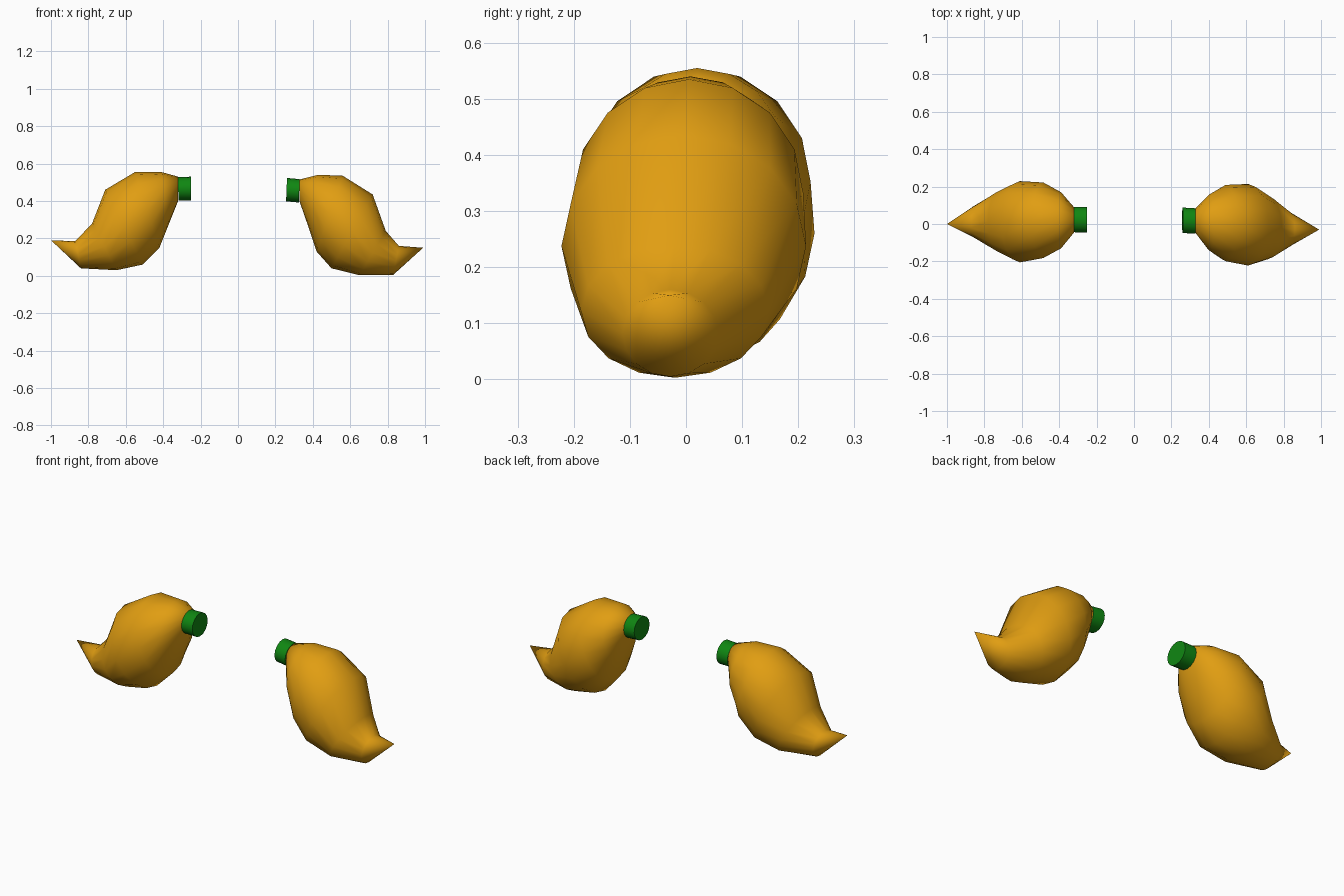
import bpy, bmesh, math
from mathutils import Vector

if "Cube" in bpy.data.objects:
    bpy.data.objects.remove(bpy.data.objects["Cube"])

SIDES = 16


def material(name, rgb):
    m = bpy.data.materials.new(name)
    m.diffuse_color = (*rgb, 1)
    m.use_nodes = True
    m.node_tree.nodes["Principled BSDF"].inputs["Base Color"].default_value = m.diffuse_color
    return m


orange = material("mango orange", (0.75, 0.34, 0.006))
green = material("stem green", (0.005, 0.24, 0.006))


def finish(bm, name, mat, angle):
    bmesh.ops.recalc_face_normals(bm, faces=bm.faces)
    me = bpy.data.meshes.new(name)
    bm.to_mesh(me)
    bm.free()
    me.materials.append(mat)
    ob = bpy.data.objects.new(name, me)
    bpy.context.collection.objects.link(ob)
    bpy.context.view_layer.objects.active = ob
    ob.select_set(True)
    bpy.ops.object.shade_smooth_by_angle(angle=math.radians(angle))
    ob.select_set(False)


def add_ring(bm, xt, zt, xb, zb, yc, w):
    """Elliptical ring spanning a top point and a bottom point, half width w."""
    mid = Vector(((xt + xb) / 2, yc, (zt + zb) / 2))
    up = Vector((xt, yc, zt)) - mid
    ring = []
    for i in range(SIDES):
        a = 2 * math.pi * i / SIDES
        ring.append(bm.verts.new(mid + up * math.cos(a) + Vector((0, w * math.sin(a), 0))))
    return ring


def bridge(bm, r0, r1):
    for i in range(SIDES):
        j = (i + 1) % SIDES
        bm.faces.new((r0[i], r0[j], r1[j], r1[i]))


def fruit(name, tip, rings):
    bm = bmesh.new()
    loops = [add_ring(bm, *r) for r in rings]
    for a, b in zip(loops, loops[1:]):
        bridge(bm, a, b)
    # pointed end
    point = bm.verts.new(tip)
    for i in range(SIDES):
        bm.faces.new((point, loops[0][i], loops[0][(i + 1) % SIDES]))
    bm.faces.new(loops[-1])
    finish(bm, name, orange, 89)


def stem(name, inner, outer):
    bm = bmesh.new()
    a, b = add_ring(bm, *inner), add_ring(bm, *outer)
    bridge(bm, a, b)
    bm.faces.new(a)
    bm.faces.new(b)
    finish(bm, name, green, 40)


# Rings: top x, top z, bottom x, bottom z, centre y, half width
fruit("left_fruit", (-1.0, 0.0, 0.19), [
    (-0.87, 0.185, -0.84, 0.04, 0.012, 0.085),
    (-0.78, 0.28, -0.65, 0.03, 0.013, 0.167),
    (-0.71, 0.46, -0.51, 0.06, 0.012, 0.217),
    (-0.55, 0.555, -0.42, 0.15, 0.02, 0.202),
    (-0.41, 0.555, -0.37, 0.275, 0.02, 0.15),
    (-0.32, 0.53, -0.32, 0.40, 0.022, 0.067)])
stem("left_stem", (-0.322, 0.527, -0.318, 0.402, 0.024, 0.068),
     (-0.252, 0.53, -0.25, 0.402, 0.022, 0.068))

fruit("right_fruit", (0.99, -0.03, 0.15), [
    (0.86, 0.16, 0.83, 0.005, -0.028, 0.085),
    (0.79, 0.24, 0.65, 0.003, -0.02, 0.167),
    (0.72, 0.435, 0.50, 0.04, -0.004, 0.218),
    (0.56, 0.535, 0.42, 0.13, 0.005, 0.204),
    (0.43, 0.54, 0.375, 0.265, 0.008, 0.15),
    (0.33, 0.515, 0.33, 0.395, 0.018, 0.067)])
stem("right_stem", (0.33, 0.517, 0.325, 0.392, 0.016, 0.068),
     (0.262, 0.523, 0.257, 0.398, 0.02, 0.068))
